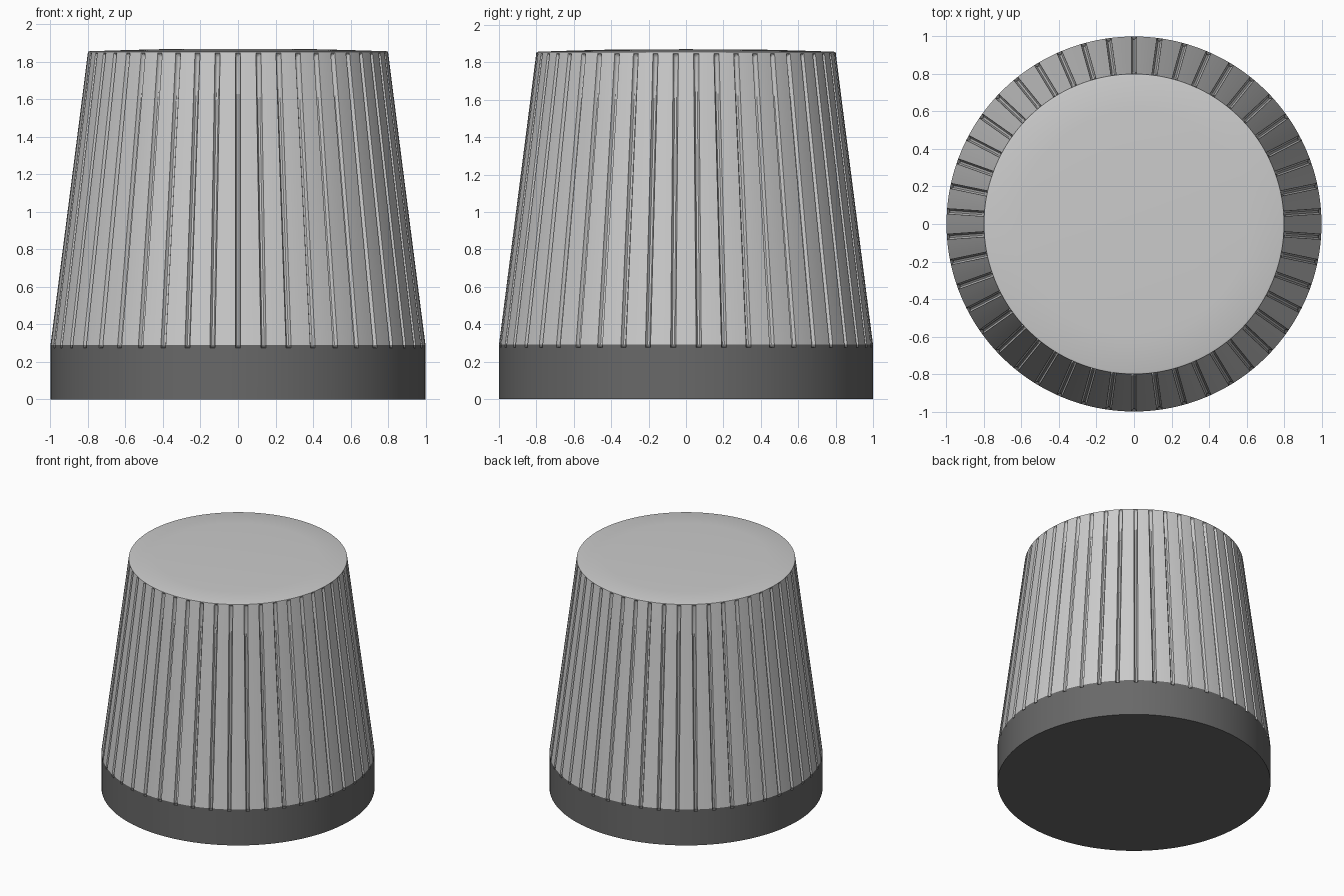
import bpy, bmesh, math

if "Cube" in bpy.data.objects:
    bpy.data.objects.remove(bpy.data.objects["Cube"])

GROOVES = 46
HALF_W = 0.014          # half width of a groove
STEP = 2 * math.pi / GROOVES
# groove section: (offset in half widths, share of full depth)
SECTION = [(-1, 0), (-0.8, 0.6), (-0.4, 0.93), (0, 1), (0.4, 0.93), (0.8, 0.6), (1, 0)]


def ring(bm, radius, z, depth):
    """One closed ring of vertices with evenly spaced grooves."""
    verts = []
    half = min(HALF_W / max(radius, 0.75), STEP * 0.4)
    for i in range(GROOVES):
        centre = -math.pi / 2 + i * STEP
        points = [(centre + o * half, radius - depth * d) for o, d in SECTION]
        gap = STEP - 2 * half
        points += [(centre + half + gap * t / 4, radius) for t in (1, 2, 3)]
        verts += [bm.verts.new((r * math.cos(a), r * math.sin(a), z)) for a, r in points]
    return verts


def grooved_solid(name, profile, crown=None, colour=None):
    """Stack rings of (radius, z, groove depth) and close both ends."""
    bm = bmesh.new()
    rings = [ring(bm, *p) for p in profile]
    n = len(rings[0])
    for lo, hi in zip(rings, rings[1:]):
        for i in range(n):
            j = (i + 1) % n
            bm.faces.new((lo[i], lo[j], hi[j], hi[i]))
    bm.faces.new(rings[0][::-1])
    if crown is None:
        bm.faces.new(rings[-1])
    else:
        tip = bm.verts.new((0, 0, crown))
        for i in range(n):
            bm.faces.new((rings[-1][i], rings[-1][(i + 1) % n], tip))
    mesh = bpy.data.meshes.new(name)
    bm.to_mesh(mesh)
    bm.free()
    obj = bpy.data.objects.new(name, mesh)
    bpy.context.collection.objects.link(obj)
    if colour:
        mat = bpy.data.materials.new(name + "_colour")
        mat.diffuse_color = colour
        mat.use_nodes = True
        mat.node_tree.nodes["Principled BSDF"].inputs["Base Color"].default_value = mat.diffuse_color
        mesh.materials.append(mat)
    bpy.ops.object.select_all(action='DESELECT')
    bpy.context.view_layer.objects.active = obj
    obj.select_set(True)
    bpy.ops.object.shade_smooth_by_angle(angle=math.radians(35))
    return obj


# Dark base band, its top edge lightly notched by the groove ends
grooved_solid("base_band",
              [(1.0, 0.0, 0), (1.0, 0.274, 0), (1.0, 0.279, 0.015), (1.0, 0.29, 0.02)],
              colour=(0.14, 0.14, 0.14, 1))

# Tapered grip with shallow grooves and a slightly domed top
grooved_solid("grip",
              [(1.0, 0.29, 0.02), (0.84, 1.54, 0.02), (0.804, 1.825, 0.02),
               (0.802, 1.84, 0.012), (0.801, 1.848, 0), (0.8, 1.854, 0),
               (0.79, 1.857, 0), (0.6, 1.863, 0), (0.4, 1.868, 0)],
              crown=1.87)
